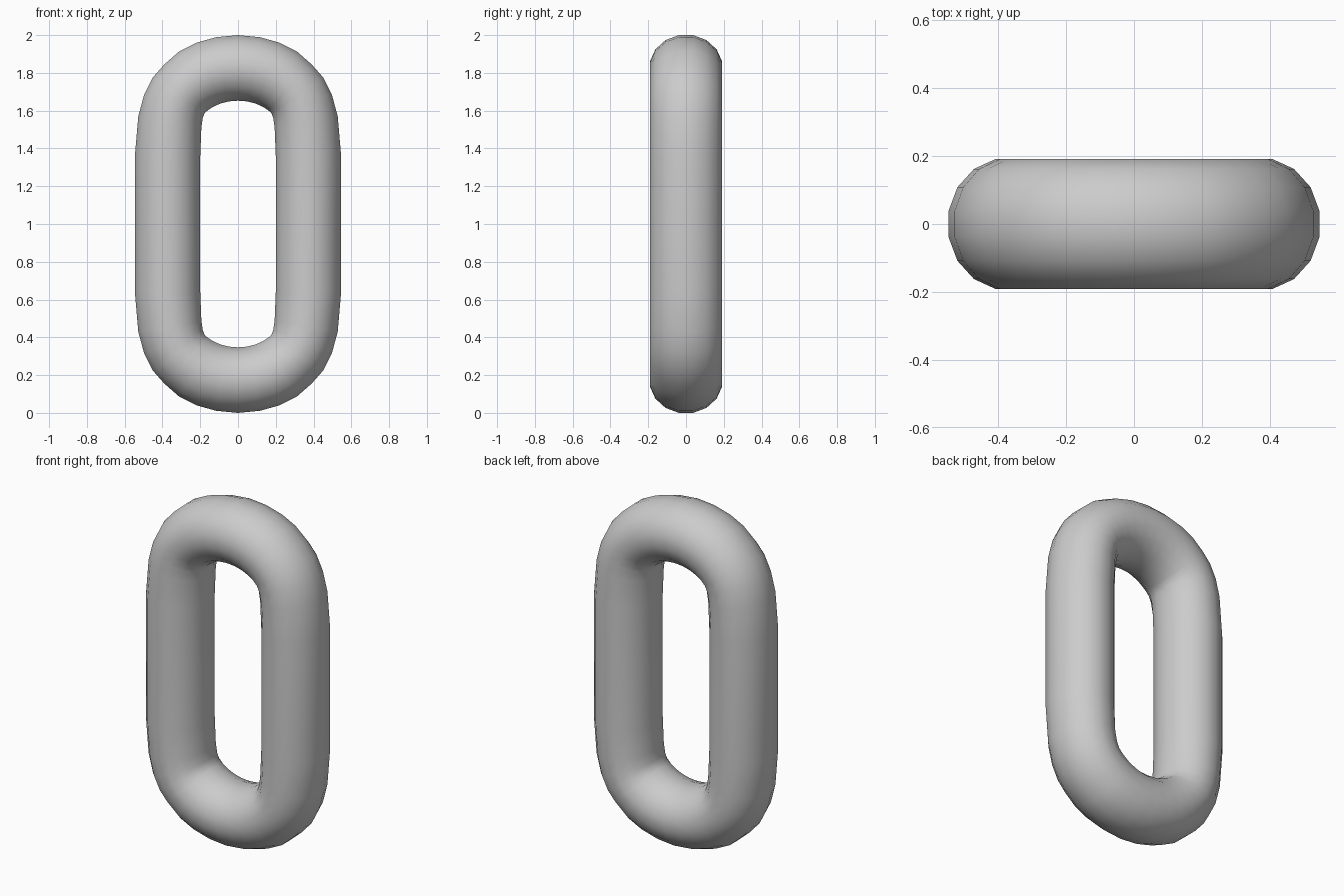
import bpy, bmesh, math

if "Cube" in bpy.data.objects:
    bpy.data.objects.remove(bpy.data.objects["Cube"])

SIDES, HALF_DEPTH = 16, 0.195

# Quarter of the link, straight side to crown: outer (x, z), inner (x, z)
quarter = [
    ((0.546, 1.36), (0.200, 1.36)),
    ((0.528, 1.57), (0.194, 1.51)),
    ((0.497, 1.685), (0.187, 1.56)),
    ((0.450, 1.777), (0.177, 1.587)),
    ((0.390, 1.845), (0.160, 1.602)),
    ((0.310, 1.915), (0.132, 1.620)),
    ((0.220, 1.960), (0.095, 1.637)),
    ((0.115, 1.989), (0.050, 1.649)),
]
crown = [((0.0, 2.0), (0.0, 1.653))]


def flip(stations, sx, flip_z):
    return [tuple((sx * x, 2 - z if flip_z else z) for x, z in s) for s in stations]


# Full loop of cross-section stations
loop = (quarter + crown
        + flip(quarter, -1, False)[::-1]
        + flip(quarter, -1, True)
        + flip(crown, 1, True)
        + flip(quarter, 1, True)[::-1])

# Sweep an elliptical section around the loop
bm = bmesh.new()
rings = []
grow = 1 / math.cos(math.pi / SIDES)
for (ox, oz), (ix, iz) in loop:
    cx, cz = (ox + ix) / 2, (oz + iz) / 2
    dx, dz = (ox - ix) / 2 * grow, (oz - iz) / 2 * grow
    ring = []
    for k in range(SIDES):
        a = (k + 0.5) * 2 * math.pi / SIDES
        c = math.cos(a)
        ring.append(bm.verts.new((cx + dx * c, HALF_DEPTH * math.sin(a), cz + dz * c)))
    rings.append(ring)
for i, r in enumerate(rings):
    n = rings[(i + 1) % len(rings)]
    for k in range(SIDES):
        j = (k + 1) % SIDES
        bm.faces.new((r[k], r[j], n[j], n[k]))
bmesh.ops.recalc_face_normals(bm, faces=bm.faces)
for f in bm.faces:
    f.smooth = True

mesh = bpy.data.meshes.new("chain_link")
bm.to_mesh(mesh)
bm.free()
bpy.context.collection.objects.link(bpy.data.objects.new("chain_link", mesh))
